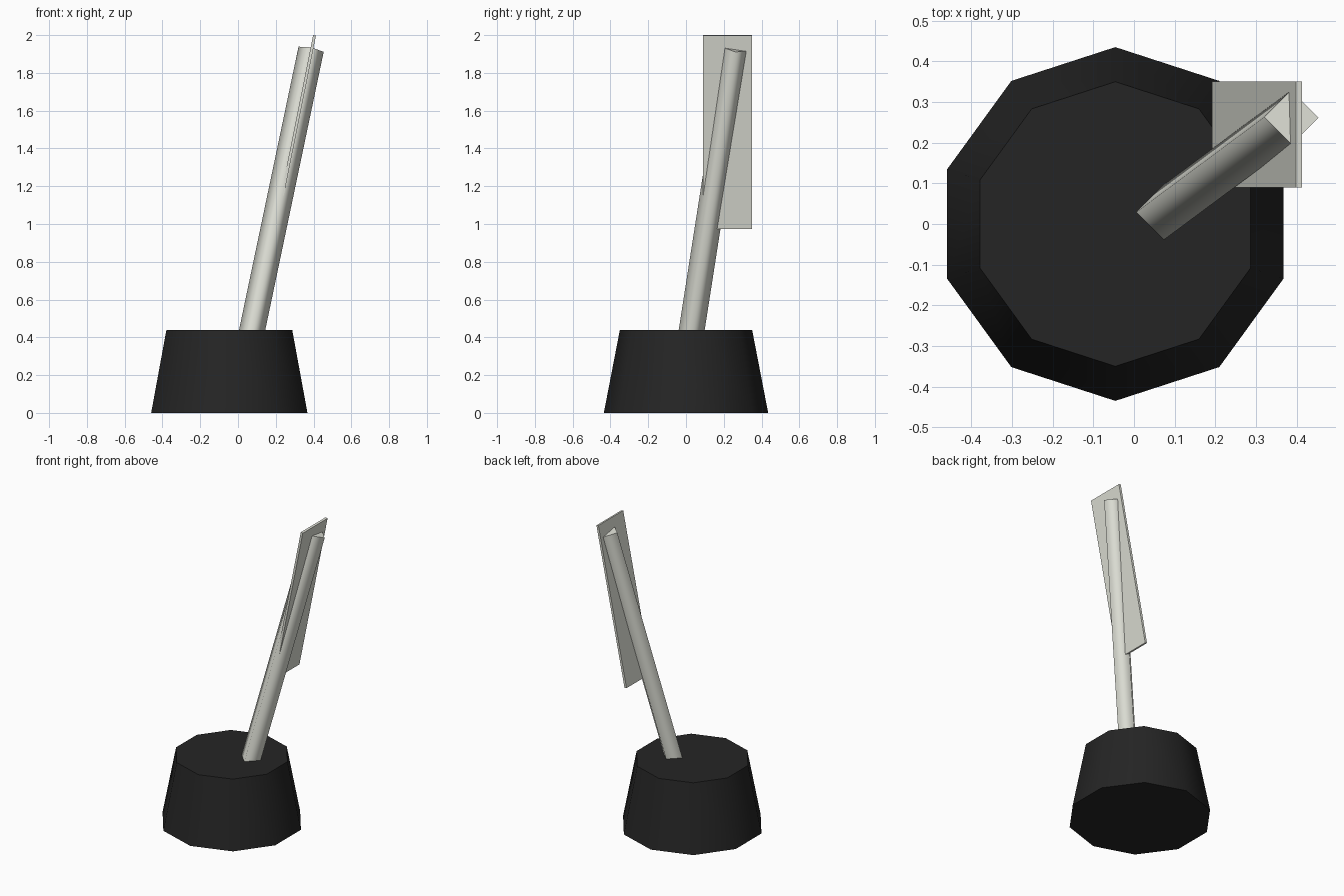
import bpy, math
from mathutils import Vector, Matrix

cube = bpy.data.objects.get("Cube")
if cube:
    bpy.data.objects.remove(cube, do_unlink=True)


def material(name, rgb):
    m = bpy.data.materials.new(name)
    m.use_nodes = True
    m.diffuse_color = (*rgb, 1)
    m.node_tree.nodes["Principled BSDF"].inputs["Base Color"].default_value = (*rgb, 1)
    return m


black = material("ink black", (0.018, 0.018, 0.018))
ivory = material("ivory", (0.73, 0.74, 0.67))


def finish(name, mat, smooth_sides=False):
    """Name and colour the active object; smooth its side faces, keeping n-gon caps flat."""
    ob = bpy.context.object
    ob.name = ob.data.name = name
    ob.data.materials.append(mat)
    if smooth_sides:
        for p in ob.data.polygons:
            p.use_smooth = abs(p.normal.z) < 0.9
    return ob


# Tapered ten-sided pot
bpy.ops.mesh.primitive_cone_add(vertices=10, radius1=0.435, radius2=0.35,
                                depth=0.44, location=(-0.046, 0, 0.22))
finish("inkwell", black, True)

# Leaning four-sided shaft, its foot sunk into the pot
top = Vector((0.387, 0.262, 1.925))
lean = Vector((0.21, 0.156, 1)).normalized()
length = 1.64
bpy.ops.mesh.primitive_cylinder_add(vertices=4, radius=0.068, depth=length)
shaft = finish("quill_shaft", ivory, True)
turn = Vector((0, 0, 1)).rotation_difference(lean).to_matrix().to_4x4()
shaft.matrix_world = Matrix.Translation(top - lean * length / 2) @ turn

# Thin feather vane, tilted sideways with the shaft
bpy.ops.mesh.primitive_cube_add(size=1, location=(0.302, 0.22, 1.486),
                                rotation=(0, math.radians(11.4), 0))
vane = finish("feather_vane", ivory)
vane.scale = (0.015, 0.26, 1.045)
